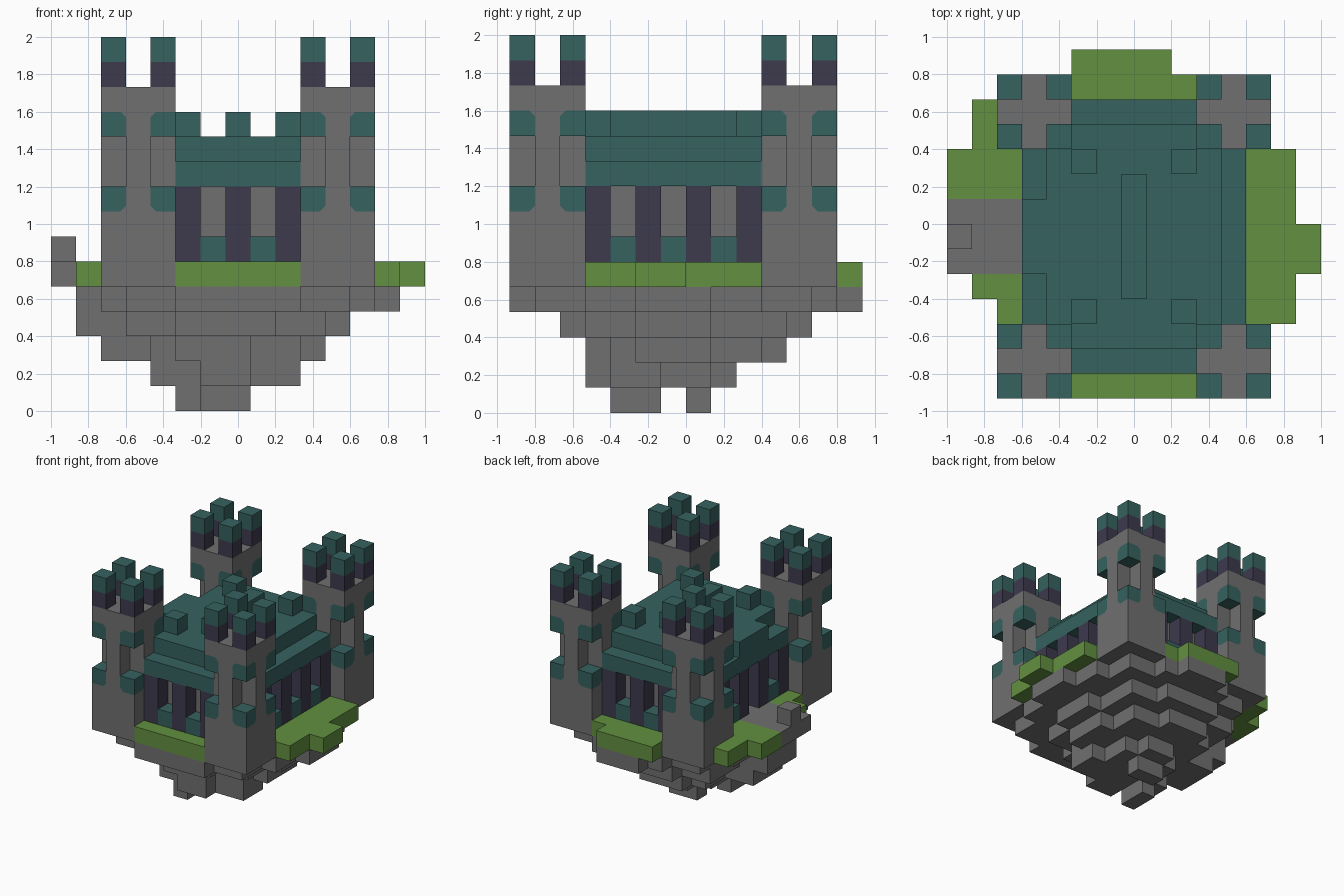
import bpy, bmesh
from mathutils import Vector

if "Cube" in bpy.data.objects:
    bpy.data.objects.remove(bpy.data.objects["Cube"])

U = 2 / 15                          # block size
ORIGIN = Vector((-7.5, -7, 0))      # grid corner, in blocks


def material(name, rgb):
    m = bpy.data.materials.new(name)
    m.use_nodes = True
    m.diffuse_color = (*rgb, 1)
    m.node_tree.nodes["Principled BSDF"].inputs["Base Color"].default_value = (*rgb, 1)
    return m


STONE, TEAL, GRASS, DARK = range(4)
MATS = [material("grey_stone", (0.162, 0.162, 0.162)),
        material("teal_slate", (0.036, 0.122, 0.114)),
        material("grass_green", (0.122, 0.279, 0.051)),
        material("dark_violet", (0.047, 0.042, 0.076))]

cells = {}                          # block -> (part, colour)


def fill(part, colour, x, y, z):
    """Fill a box of blocks; parts placed earlier keep their blocks."""
    for i in range(*x):
        for j in range(*y):
            for k in range(*z):
                cells.setdefault((i, j, k), (part, colour))


def make_object(name, bm):
    me = bpy.data.meshes.new(name)
    bm.to_mesh(me)
    bm.free()
    for m in MATS:
        me.materials.append(m)
    ob = bpy.data.objects.new(name, me)
    bpy.context.collection.objects.link(ob)


# Four corner towers
TOWERS = {"front_right_tower": (2, 0), "front_left_tower": (10, 0),
          "back_right_tower": (2, 10), "back_left_tower": (10, 10)}
trims = []
for name, (tx, ty) in TOWERS.items():
    for dx in (0, 2):
        for dy in (0, 2):
            x, y = (tx + dx, tx + dx + 1), (ty + dy, ty + dy + 1)
            fill(name, DARK, x, y, (13, 14))
            fill(name, TEAL, x, y, (14, 15))
            for z in (8, 11):
                fill(name + "_trim", TEAL, x, y, (z, z + 1))
                trims.append((name + "_trim", (x[0], y[0], z), (1 - dx, 1 - dy, -1 if z == 8 else 1)))
    full = (tx, tx + 3), (ty, ty + 3)
    fill(name, STONE, *full, (5, 9))
    fill(name, STONE, *full, (11, 13))
    fill(name, STONE, full[0], (ty + 1, ty + 2), (9, 11))
    fill(name, STONE, (tx + 1, tx + 2), full[1], (9, 11))

# Roof: two stepped layers, porch gable, ridge and corner blocks
fill("roof", TEAL, (3, 12), (1, 12), (9, 10))
fill("roof", TEAL, (4, 11), (2, 11), (10, 11))
fill("roof", TEAL, (3, 4), (5, 8), (10, 11))
fill("roof_ridge", TEAL, (7, 8), (4, 9), (11, 12))
for x in (5, 9):
    for y in (3, 9):
        fill("roof_blocks", TEAL, (x, x + 1), (y, y + 1), (11, 12))

# Colonnades: dark pillars alternating with low teal sills
for y in (1, 11):
    for x in range(5, 10):
        pillar = x % 2 == 1
        fill("pillars" if pillar else "sills", DARK if pillar else TEAL,
             (x, x + 1), (y, y + 1), (6, 9 if pillar else 7))
for x in (3, 11):
    for y in range(3, 10):
        pillar = y % 2 == 1
        if x == 3 and y == 6:
            continue                # doorway
        fill("pillars" if pillar else "sills", DARK if pillar else TEAL,
             (x, x + 1), (y, y + 1), (6, 9 if pillar else 7))
fill("hall_walls", STONE, (4, 11), (2, 11), (6, 9))

# Entrance path, boulder and grass terraces
fill("path", STONE, (0, 3), (5, 8), (5, 6))
fill("boulder", STONE, (0, 1), (6, 7), (6, 7))
for x, y in (((5, 10), (0, 1)), ((5, 10), (12, 13)), ((5, 9), (13, 14)),
             ((12, 14), (3, 10)), ((14, 15), (5, 7)), ((0, 3), (8, 10)),
             ((1, 2), (10, 12)), ((1, 3), (4, 5)), ((2, 3), (3, 4))):
    fill("grass", GRASS, x, y, (5, 6))
fill("floor", STONE, (3, 12), (1, 12), (5, 6))

# Floating rock, narrowing downwards layer by layer
ROCK = {4: (((2, 13), (3, 10)), ((5, 10), (0, 13)), ((3, 12), (1, 12)),
            ((1, 14), (5, 8)), ((6, 9), (13, 14))),
        3: (((3, 11), (3, 11)), ((1, 12), (5, 8)), ((5, 9), (2, 12))),
        2: (((4, 10), (4, 10)), ((2, 11), (5, 8)), ((5, 8), (3, 11))),
        1: (((5, 9), (4, 8)), ((4, 10), (4, 6)), ((6, 8), (3, 9))),
        0: (((5, 6), (4, 6)), ((6, 8), (7, 8)))}
for z, boxes in ROCK.items():
    for x, y in boxes:
        fill("rock", STONE, x, y, (z, z + 1))


def build_blocks(part):
    """Make the exposed faces of one part."""
    bm = bmesh.new()
    for cell, (owner, colour) in cells.items():
        if owner != part:
            continue
        base = Vector(cell) + ORIGIN
        for axis in range(3):
            for side in (0, 1):
                near = list(cell)
                near[axis] += 2 * side - 1
                if tuple(near) in cells:
                    continue
                a, b = Vector(), Vector()
                a[(axis + 1) % 3] = b[(axis + 2) % 3] = 1
                p = base.copy()
                p[axis] += side
                loop = [p, p + a, p + a + b, p + b]
                if not side:
                    loop.reverse()
                f = bm.faces.new([bm.verts.new(v * U) for v in loop])
                f.material_index = colour
    bmesh.ops.remove_doubles(bm, verts=bm.verts, dist=0.001)
    make_object(part, bm)


def add_trim(bm, cell, inward):
    """Teal corner block whose painted faces have a clipped inner corner."""
    centre = (Vector(cell) + ORIGIN + Vector((0.5, 0.5, 0.5))) * U
    part = bmesh.new()
    bmesh.ops.create_cube(part, size=U)
    cuts = [Vector((inward[0], 0, inward[2])), Vector((0, inward[1], inward[2]))]
    limit = 0.78 * U
    for n in cuts:
        bmesh.ops.bisect_plane(part, geom=part.verts[:] + part.edges[:] + part.faces[:],
                               plane_co=n * limit / 2, plane_no=n)
    for f in part.faces:
        c = f.calc_center_median()
        f.material_index = STONE if any(c.dot(n) > limit for n in cuts) else TEAL
    bmesh.ops.translate(part, verts=part.verts, vec=centre)
    temp = bpy.data.meshes.new("temp")
    part.to_mesh(temp)
    part.free()
    bm.from_mesh(temp)
    bpy.data.meshes.remove(temp)


for part in dict.fromkeys(owner for owner, _ in cells.values()):
    if part.endswith("_trim"):
        bm = bmesh.new()
        for owner, cell, inward in trims:
            if owner == part:
                add_trim(bm, cell, inward)
        make_object(part, bm)
    else:
        build_blocks(part)
